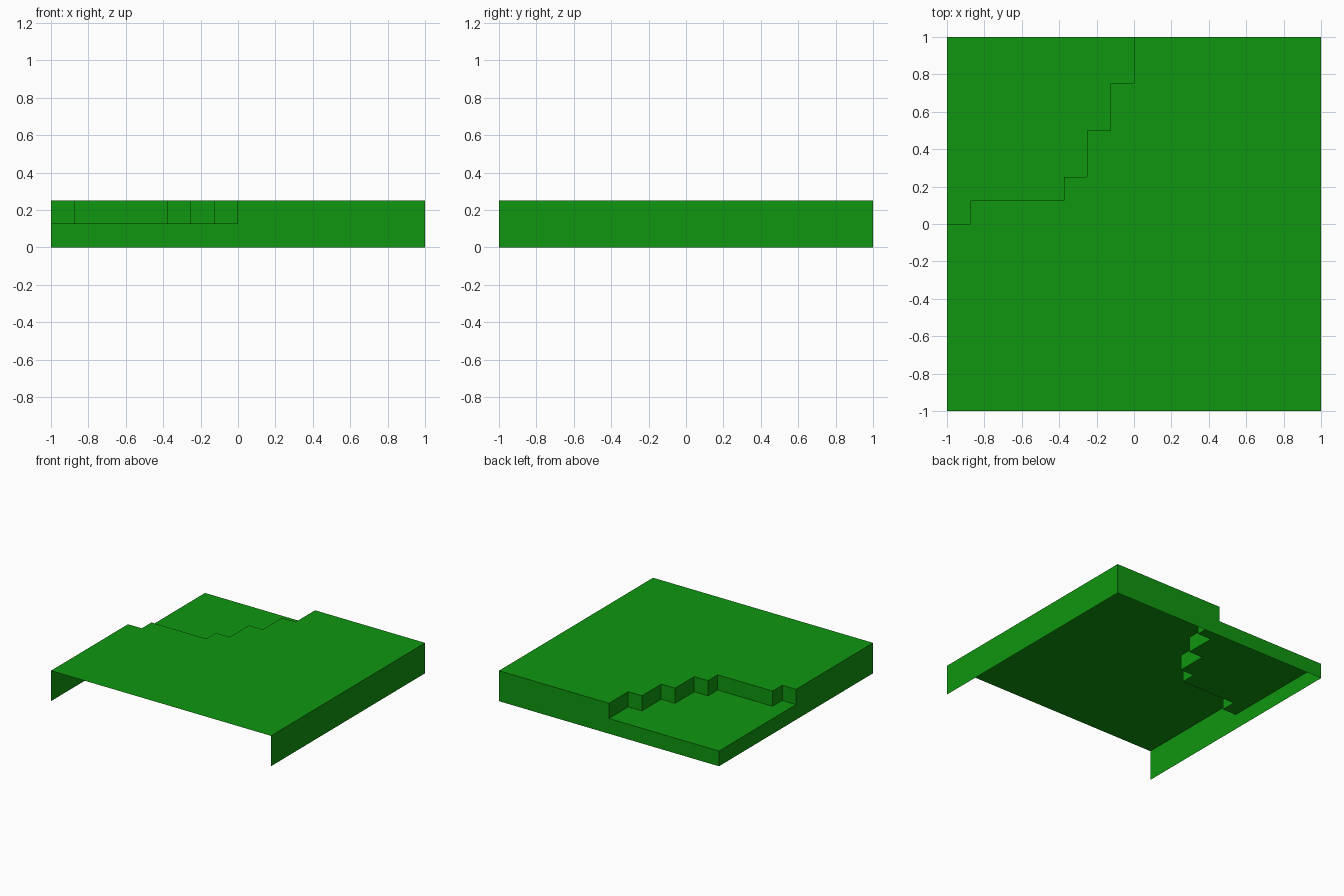
import bpy

if "Cube" in bpy.data.objects:
    bpy.data.objects.remove(bpy.data.objects["Cube"])

# One flat colour
green = bpy.data.materials.new("grass_green")
green.diffuse_color = (0.005, 0.305, 0.005, 1.0)
green.use_nodes = True
green.node_tree.nodes["Principled BSDF"].inputs["Base Color"].default_value = green.diffuse_color

HIGH, LOW = 0.25, 0.125

# Stepped ledge line seen from above, left edge to back edge
ledge = [(-1, 0), (-0.875, 0), (-0.875, 0.125), (-0.375, 0.125), (-0.375, 0.25),
         (-0.25, 0.25), (-0.25, 0.5), (-0.125, 0.5), (-0.125, 0.75), (0, 0.75), (0, 1)]


def add_mesh(name, verts, faces):
    mesh = bpy.data.meshes.new(name)
    mesh.from_pydata(verts, [], faces)
    mesh.materials.append(green)
    obj = bpy.data.objects.new(name, mesh)
    bpy.context.collection.objects.link(obj)
    return obj


def sheet(name, outline, z):
    """Flat upward-facing sheet; outline is counter-clockwise."""
    return add_mesh(name, [(x, y, z) for x, y in outline], [range(len(outline))])


def wall(name, path, z0, z1):
    """Upright thin wall along a path; its front is on the right of the path."""
    n = len(path)
    verts = [(x, y, z) for z in (z0, z1) for x, y in path]
    faces = [(i, i + 1, n + i + 1, n + i) for i in range(n - 1)]
    return add_mesh(name, verts, faces)


# Top surfaces
sheet("upper_ground", [(-1, -1), (1, -1), (1, 1)] + ledge[::-1], HIGH)
sheet("lower_ground", ledge + [(-1, 1)], LOW)

# Cliff between the two levels
wall("ledge_cliff", ledge[::-1], LOW, HIGH)

# Outer side walls; front and underside stay open
wall("high_side_right_back", [(1, -1), (1, 1), (0, 1)], 0, HIGH)
wall("low_side_back_left", [(0, 1), (-1, 1), (-1, 0)], 0, LOW)
wall("high_side_left", [(-1, 0), (-1, -1)], 0, HIGH)
